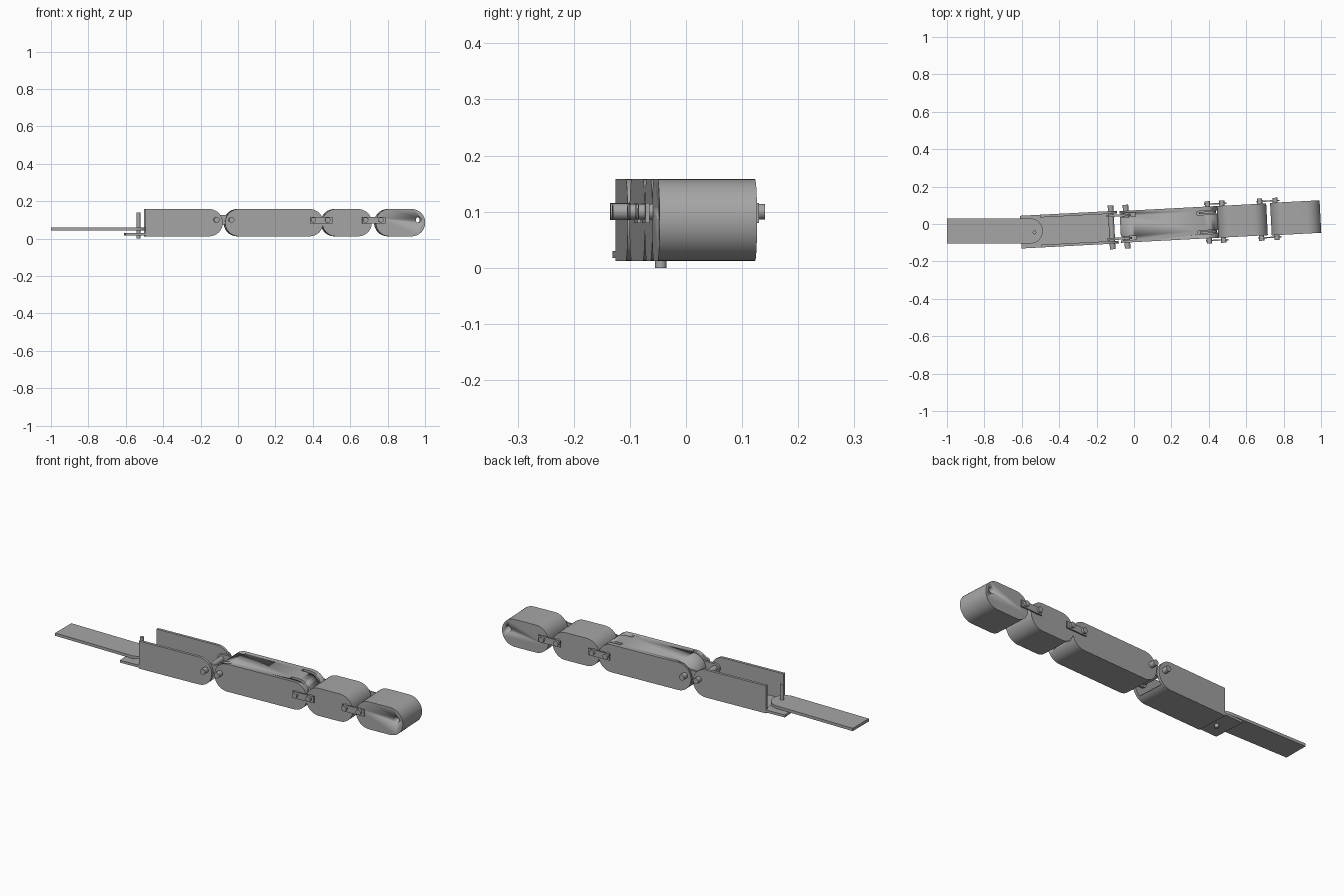
import bpy, bmesh, math
from mathutils import Matrix, Vector

if "Cube" in bpy.data.objects:
    bpy.data.objects.remove(bpy.data.objects["Cube"], do_unlink=True)

grey = bpy.data.materials.new("plain grey")
grey.use_nodes = True
COLOUR = (0.38, 0.38, 0.38, 1)
grey.diffuse_color = COLOUR
grey.node_tree.nodes["Principled BSDF"].inputs["Base Color"].default_value = COLOUR

# The chain of links runs slightly askew from the x axis
CHAIN = Matrix.Translation((0, -0.012, 0)) @ Matrix.Rotation(0.052, 4, 'Z')
LOW, HIGH = 0.012, 0.158
MID, RAD = (LOW + HIGH) / 2, (HIGH - LOW) / 2
PIN_Z = 0.1


def arc(cx, cz, r, a, b, n=20):
    return [(cx + r * math.cos(math.radians(a + (b - a) * i / n)),
             cz + r * math.sin(math.radians(a + (b - a) * i / n))) for i in range(n + 1)]


def stadium(x0, x1, r=RAD, z=MID):
    return arc(x1 - r, z, r, -90, 90) + arc(x0 + r, z, r, 90, 270)


def rect(x0, x1, z0, z1):
    return [(x0, z0), (x1, z0), (x1, z1), (x0, z1)]


def prism(name, outline, a, b, matrix=CHAIN, upright=False):
    """Extrude an outline along y, or along z when upright."""
    bm = bmesh.new()
    place = (lambda p: (p[0], p[1], a)) if upright else (lambda p: (p[0], a, p[1]))
    face = bm.faces.new([bm.verts.new(place(p)) for p in outline])
    new = bmesh.ops.extrude_face_region(bm, geom=[face])["geom"]
    step = Vector((0, 0, b - a)) if upright else Vector((0, b - a, 0))
    bmesh.ops.translate(bm, verts=[v for v in new if isinstance(v, bmesh.types.BMVert)], vec=step)
    bmesh.ops.remove_doubles(bm, verts=bm.verts, dist=1e-5)
    bmesh.ops.recalc_face_normals(bm, faces=bm.faces)
    bm.transform(matrix)
    mesh = bpy.data.meshes.new(name)
    bm.to_mesh(mesh)
    bm.free()
    mesh.materials.append(grey)
    ob = bpy.data.objects.new(name, mesh)
    bpy.context.collection.objects.link(ob)
    bpy.ops.object.select_all(action='DESELECT')
    ob.select_set(True)
    bpy.context.view_layer.objects.active = ob
    bpy.ops.object.shade_smooth_by_angle(angle=math.radians(30))
    return ob


def cut(target, cutter):
    mod = target.modifiers.new("cut", 'BOOLEAN')
    mod.object, mod.solver = cutter, 'EXACT'
    cutter.hide_render = True
    cutter.hide_viewport = True
    cutter.display_type = 'WIRE'


def pin(name, x, a, b, r, z=PIN_Z):
    return prism(name, arc(x, z, r, 0, 342, 19), a, b)


# Flat bar with a rounded end, and its upright pivot pin
prism("flat_bar", [(-1, 0.03), (-1, -0.105)] + arc(-0.555, -0.0375, 0.0675, -90, 90),
      0.043, 0.058, Matrix(), True)
prism("pivot_pin", arc(-0.532, -0.045, 0.01, 0, 345, 23), 0, 0.14, Matrix(), True)

# Open channel: two side walls, wrapped floor and tongue
END = -0.086
for side, s in (("left", 1), ("right", -1)):
    wall = [(-0.5, LOW)] + arc(END - RAD, MID, RAD, -90, 90) + [(-0.5, HIGH)]
    prism("channel_wall_" + side, wall, s * 0.073, s * 0.0875)
floor = [(-0.5, LOW)] + arc(END - RAD, MID, RAD, -90, -50, 8) \
    + arc(END - RAD, MID, RAD - 0.013, -50, -90, 8) + [(-0.5, LOW + 0.013)]
prism("channel_floor", floor, -0.074, 0.074)
prism("channel_tongue", rect(-0.607, -0.49, 0.017, 0.03), -0.0875, 0.0875)

# Long link with slots at both ends
long_link = prism("long_link", stadium(-0.073, 0.452), -0.085, 0.085)
for i, (x0, x1, y) in enumerate(((-0.12, 0.01, 0.062), (-0.12, 0.01, -0.062),
                                 (0.34, 0.5, 0.052), (0.34, 0.5, -0.052))):
    cut(long_link, prism("slot_cutter_%d" % i, rect(x0, x1, 0.05, 0.2), y - 0.01, y + 0.01))

# Joint between channel and long link: through pins and rounded inner links
for i, x in enumerate((-0.12, -0.04)):
    pin("joint_pin_%d" % i, x, -0.117, 0.117, 0.015)
for side, s in (("left", 1), ("right", -1)):
    prism("inner_link_" + side, stadium(-0.145, -0.015, 0.025, PIN_Z), s * 0.056, s * 0.068)
    prism("end_knuckle_" + side, stadium(0.35, 0.44, 0.04, 0.105), s * 0.046, s * 0.058)

# Short middle link and end link with a through hole
prism("short_link", stadium(0.447, 0.712), -0.085, 0.085)
end_link = prism("end_link", stadium(0.733, 0.998), -0.087, 0.087)
cut(end_link, pin("hole_cutter", 0.962, -0.2, 0.2, 0.015))

# Side connector straps with bosses, mirrored on both sides
for i, (x0, x1) in enumerate(((0.38, 0.5), (0.66, 0.785))):
    for side, s in (("left", 1), ("right", -1)):
        tag = "%d_%s" % (i, side)
        prism("strap_" + tag, rect(x0, x1, 0.08, 0.115), s * 0.094, s * 0.101)
        for j, x in enumerate((x0 + 0.018, x1 - 0.025)):
            pin("boss_%s_%d" % (tag, j), x, s * 0.08, s * 0.113, 0.014)
